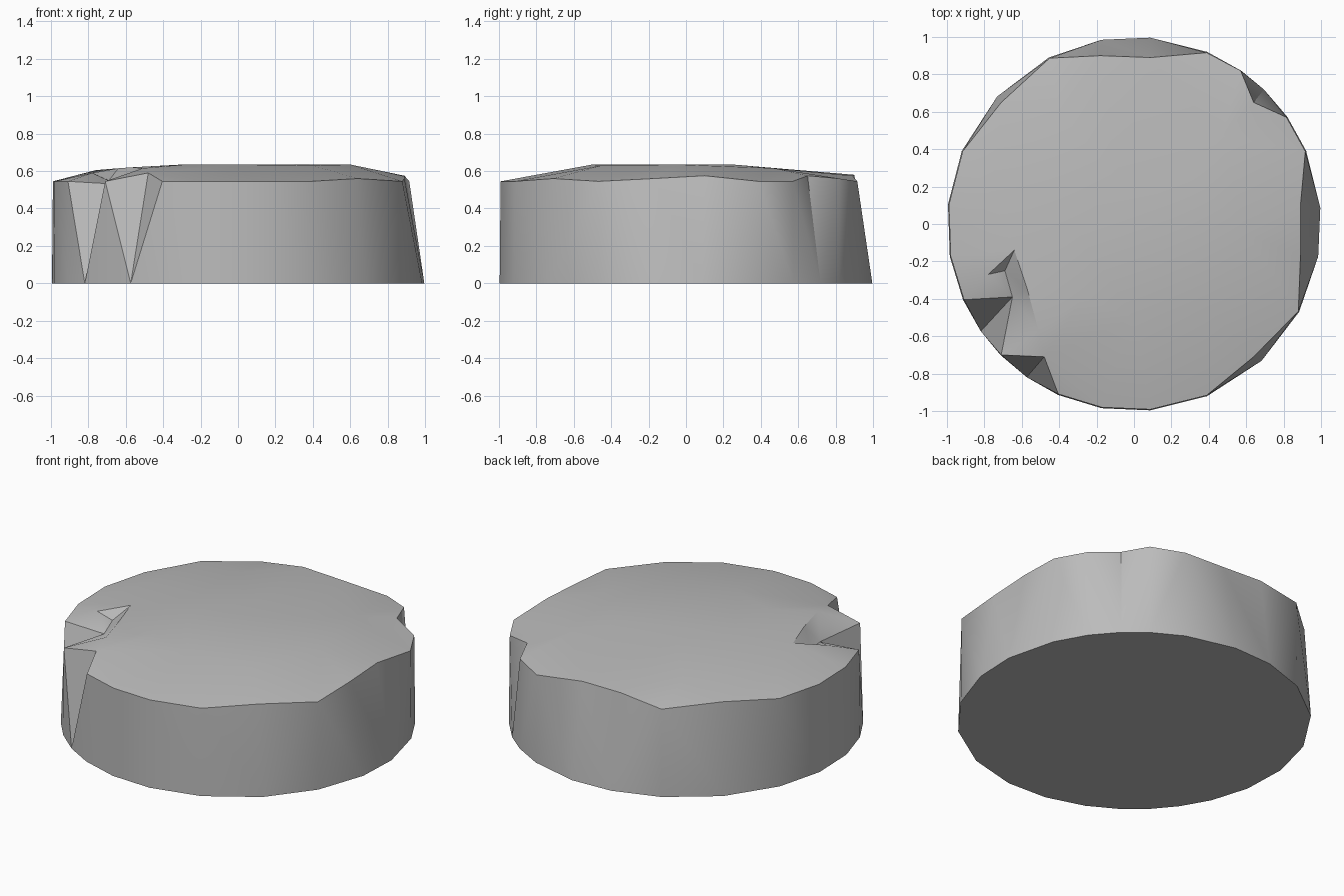
import bpy
import bmesh
from math import radians, sin, cos
from mathutils import Vector
from mathutils.geometry import delaunay_2d_cdt

default_cube = bpy.data.objects.get("Cube")
if default_cube:
    bpy.data.objects.remove(default_cube, do_unlink=True)


def make_material(name, colour):
    material = bpy.data.materials.new(name)
    material.use_nodes = True
    material.diffuse_color = colour
    material.node_tree.nodes["Principled BSDF"].inputs["Base Color"].default_value = colour
    return material


# Footprint: corner angles of a roughly round, many-sided slab
BASE_ANGLES = [5, 23, 35, 46, 55, 67, 85, 100, 117, 137, 157, 174,
               190, 204, 215, 224.5, 235, 246, 260, 275, 293, 313, 332, 350]
RIM_HEIGHT = 0.545

# Rim corners that are chipped inward or raised, keyed by footprint angle
CHIPPED_RIM = {
    5: (0.89, 0.1, 0.575),
    46: (0.64, 0.65, 0.575),
    55: (0.57, 0.82, 0.56),
    85: (0.09, 0.89, 0.575),
    100: (-0.18, 0.9, 0.58),
    137: (-0.71, 0.65, 0.57),
    215: (-0.65, -0.39, 0.53),
    224.5: (-0.71, -0.7, 0.545),
    235: (-0.48, -0.71, 0.59),
    313: (0.64, -0.71, 0.56),
    350: (0.89, -0.17, 0.56),
}

# Raised middle of the worn top, then the small crack beside the notch
CROWN = [
    (0.6, -0.05, 0.635), (0.3, 0.25, 0.635), (-0.1, 0.25, 0.635),
    (-0.3, -0.05, 0.635), (-0.28, -0.4, 0.635), (0, -0.5, 0.635),
    (0.4, -0.45, 0.63), (0.47, 0.47, 0.615), (-0.76, 0.15, 0.605),
    (-0.4, 0.6, 0.605),
]
CRACK = [
    (-0.69, -0.25, 0.55), (-0.64, -0.14, 0.615), (-0.57, -0.35, 0.62),
    (-0.51, -0.57, 0.615), (-0.78, -0.27, 0.59),
]


def footprint_point(angle):
    return Vector((cos(radians(angle)), sin(radians(angle)), 0))


def rim_point(angle):
    if angle in CHIPPED_RIM:
        return Vector(CHIPPED_RIM[angle])
    point = footprint_point(angle) * 0.995
    point.z = RIM_HEIGHT
    return point


bm = bmesh.new()
count = len(BASE_ANGLES)
base = [bm.verts.new(footprint_point(a)) for a in BASE_ANGLES]
rim = [bm.verts.new(rim_point(a)) for a in BASE_ANGLES]
inner = [bm.verts.new(p) for p in CROWN + CRACK]

# Flat underside and side walls
bm.faces.new(list(reversed(base)))
walls = []
for i in range(count):
    j = (i + 1) % count
    walls.append(bm.faces.new((base[i], base[j], rim[j], rim[i])))
bmesh.ops.triangulate(bm, faces=walls, quad_method='SHORT_EDGE')

# Uneven top, triangulated inside the rim outline
top = rim + inner
outline = [(i, (i + 1) % count) for i in range(count)]
result = delaunay_2d_cdt([v.co.xy for v in top], outline, [], 1, 1e-5)
triangles, origins = result[2], result[3]
for triangle in triangles:
    bm.faces.new([top[origins[k][0]] for k in triangle])

bmesh.ops.recalc_face_normals(bm, faces=bm.faces)
mesh = bpy.data.meshes.new("stone_slab")
bm.to_mesh(mesh)
bm.free()

stone_slab = bpy.data.objects.new("stone_slab", mesh)
bpy.context.collection.objects.link(stone_slab)
mesh.materials.append(make_material("stone_grey", (0.5, 0.5, 0.5, 1)))

# Soft worn surface with crisp broken edges
bpy.ops.object.select_all(action='DESELECT')
stone_slab.select_set(True)
bpy.context.view_layer.objects.active = stone_slab
bpy.ops.object.shade_smooth_by_angle(angle=radians(30))
